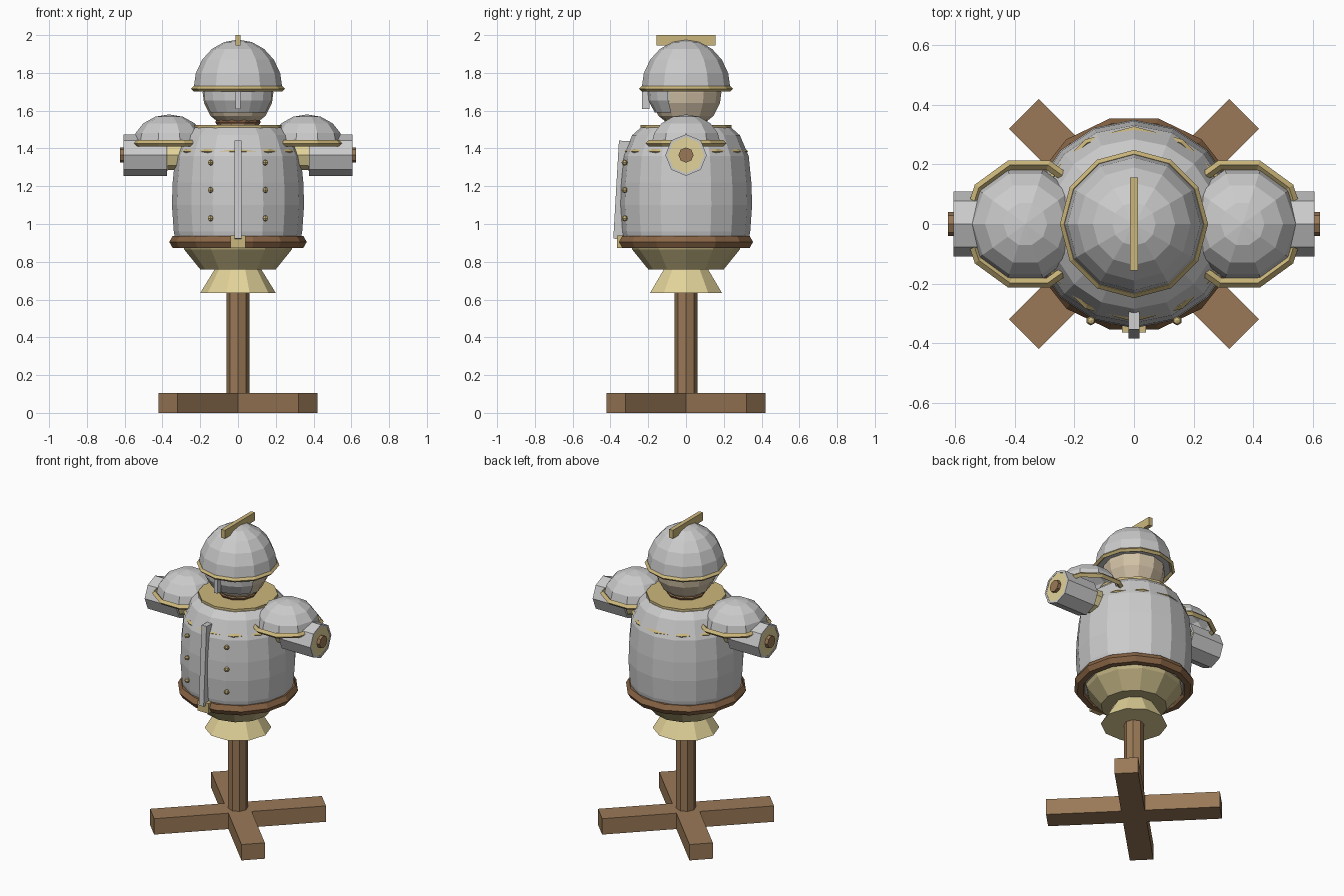
import bpy, bmesh, math
from mathutils import Matrix

if "Cube" in bpy.data.objects:
    bpy.data.objects.remove(bpy.data.objects["Cube"])

def mat(name, rgb):
    m = bpy.data.materials.new(name)
    m.diffuse_color = (*rgb, 1)
    m.use_nodes = True
    m.node_tree.nodes["Principled BSDF"].inputs["Base Color"].default_value = m.diffuse_color
    return m

WOOD = mat("wood", (.32, .19, .095))
STRAW = mat("straw", (.76, .65, .32))
GOLD = mat("brass", (.60, .47, .20))
LEATHER = mat("leather", (.25, .13, .06))
BURLAP = mat("burlap", (.64, .53, .38))

def finish(bm, name, material, matrix=None):
    if matrix:
        bm.transform(matrix)
    bmesh.ops.recalc_face_normals(bm, faces=bm.faces)
    me = bpy.data.meshes.new(name)
    bm.to_mesh(me)
    bm.free()
    ob = bpy.data.objects.new(name, me)
    bpy.context.collection.objects.link(ob)
    if material:
        me.materials.append(material)
    return ob

def lathe(name, profile, n, material=None, cap=True, ring=False, matrix=None, arc=None):
    """Turn (radius, z) points about z; arc=(start, end) makes an open shell."""
    bm = bmesh.new()
    a0, a1 = arc or (0, 2 * math.pi)
    cols = []
    for i in range(n + 1 if arc else n):
        a = a0 + (a1 - a0) * i / n
        cols.append([bm.verts.new((r * math.cos(a), r * math.sin(a), z)) for r, z in profile])
    m = len(profile)
    for i in range(n):
        c, d = cols[i], cols[(i + 1) % len(cols)]
        for j in range(m if ring else m - 1):
            k = (j + 1) % m
            bm.faces.new((c[j], d[j], d[k], c[k]))
    if cap and not ring:
        bm.faces.new([c[0] for c in cols])
        bm.faces.new([c[-1] for c in cols])
    bmesh.ops.remove_doubles(bm, verts=bm.verts, dist=1e-5)
    return finish(bm, name, material, matrix)

def torus(name, R, r, z, n, k, material, matrix=None):
    prof = [(R + r * math.cos(2 * math.pi * i / k), z + r * math.sin(2 * math.pi * i / k)) for i in range(k)]
    return lathe(name, prof, n, material, ring=True, matrix=matrix)

def box(name, center, size, material=None, rot=None):
    bm = bmesh.new()
    bmesh.ops.create_cube(bm, size=1)
    m = Matrix.Translation(center) @ (rot or Matrix()) @ Matrix.Diagonal((*size, 1))
    return finish(bm, name, material, m)

def dome(r, h, z, steps):
    pts = [(r * math.cos(math.pi / 2 * i / steps), z + h * math.sin(math.pi / 2 * i / steps)) for i in range(steps)]
    return pts + [(0, z + h)]

# Wooden stand: crossed feet, post, crossbar
for s in (1, -1):
    box("foot_beam", (0, 0, .0525), (1.046, .142, .105), WOOD, Matrix.Rotation(s * math.pi / 4, 4, 'Z'))
lathe("post", [(.06, .1), (.06, 1.5)], 8, WOOD)
ALONG_X = Matrix.Translation((0, 0, 1.365)) @ Matrix.Rotation(math.pi / 2, 4, 'Y')
lathe("crossbar", [(.04, -.625), (.04, .625)], 8, WOOD, matrix=ALONG_X)

# Straw body
lathe("straw_skirt", [(.2, .635), (.12, .765)], 10, STRAW)
lathe("straw_belly", [(.2, .76), (.285, .865), (.31, .95)], 12, mat("dark_straw", (.52, .44, .22)))

# Breastplate with neck trim, chest band and front ridge
lathe("breastplate", [(.325, .89), (.34, .96), (.35, 1.1), (.346, 1.22), (.332, 1.36),
                      (.285, 1.47), (.24, 1.51)], 16)
lathe("neck_trim", [(.24, 1.495), (.24, 1.525)], 12, GOLD)
torus("chest_band", .315, .013, 1.385, 12, 4, GOLD)
box("front_ridge", (0, -.335, 1.18), (.036, .07, .52), None, Matrix.Rotation(math.radians(-3.3), 4, 'X'))
for s in (1, -1):
    for z in (1.03, 1.18, 1.325):
        bm = bmesh.new()
        bmesh.ops.create_uvsphere(bm, u_segments=6, v_segments=4, radius=.016)
        finish(bm, "rivet", GOLD, Matrix.Translation((s * .145, -.325, z)))

# Belt and buckle
torus("belt", .328, .036, .905, 14, 6, LEATHER)
box("buckle", (0, -.345, .907), (.08, .04, .066), GOLD)

# Arms and shoulder guards
for s in (1, -1):
    side = ALONG_X if s > 0 else Matrix.Rotation(math.pi, 4, 'Z') @ ALONG_X
    lathe("straw_sleeve", [(.08, .25), (.08, .37), (.098, .4), (.098, .604)], 8, STRAW, matrix=side)
    lathe("forearm_guard", [(.11, .375), (.11, .606), (.096, .606), (.096, .375)], 8,
          ring=True, matrix=side)
    at = Matrix.Translation((s * .365, 0, 0))
    if s < 0:
        at = at @ Matrix.Rotation(math.pi, 4, 'Z')
    lathe("shoulder_guard", dome(.192, .16, 1.42, 4), 10, cap=False, matrix=at)
    torus("shoulder_trim", .208, .017, 1.427, 10, 4, GOLD,
          matrix=Matrix.Translation((s * .353, 0, 0)))

# Neck and head
lathe("neck", [(.11, 1.5), (.11, 1.58)], 10, BURLAP)
torus("neck_rope", .105, .016, 1.54, 10, 6, LEATHER)
lathe("head", [(0, 1.505), (.08, 1.52), (.145, 1.572), (.18, 1.64), (.187, 1.695), (.18, 1.76), (.12, 1.85)],
      12, BURLAP, cap=False)

# Helmet, brim, face guard, nose guard, crest
lathe("helmet", dome(.235, .258, 1.718, 5), 12, cap=True)
torus("helmet_brim", .235, .014, 1.716, 12, 4, GOLD)
F = -math.pi / 2
lathe("face_guard", [(.206, 1.725), (.2, 1.655), (.165, 1.59), (.15, 1.59), (.185, 1.655), (.19, 1.725)], 6,
      ring=True, arc=(F - 1.08, F + 1.08))
box("nose_guard", (0, -.213, 1.67), (.025, .04, .12))
box("crest", (0, 0, 1.9725), (.028, .312, .055), GOLD)
